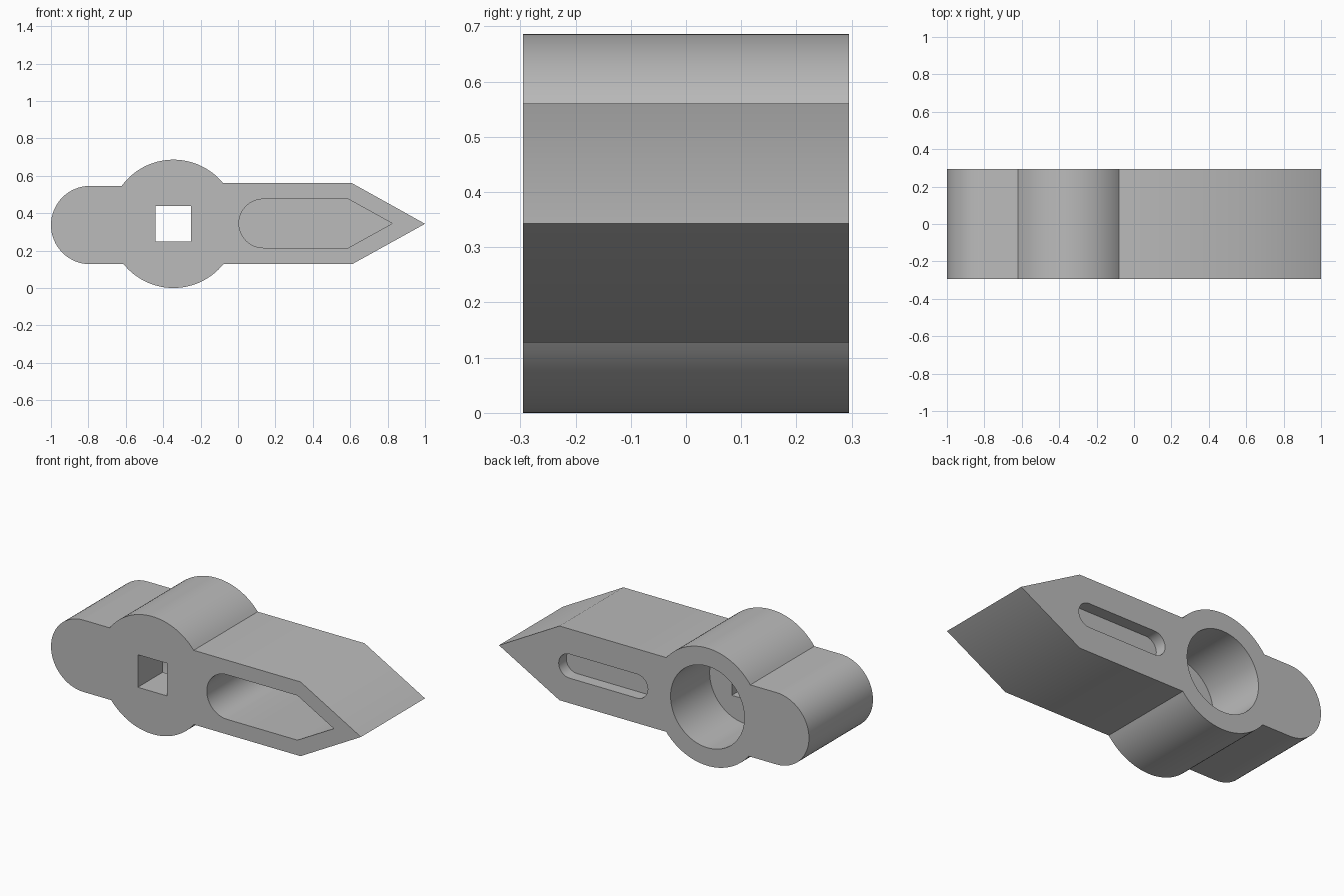
import bpy, bmesh
from math import sin, cos, asin, degrees, radians

cube = bpy.data.objects.get("Cube")
if cube:
    bpy.data.objects.remove(cube, do_unlink=True)

# One plain grey
grey = bpy.data.materials.new("plain_grey")
grey.use_nodes = True
colour = (0.5, 0.5, 0.5, 1)
grey.diffuse_color = colour
grey.node_tree.nodes["Principled BSDF"].inputs["Base Color"].default_value = colour

HALF = 0.295           # half thickness along y
AXIS = 0.343           # height of the centre line
HUB_X, HUB_R = -0.345, 0.343


def arc(cx, cz, r, start, end, steps):
    """Points on an arc in the xz plane, angles in degrees."""
    span = [radians(start + (end - start) * i / steps) for i in range(steps + 1)]
    return [(cx + r * cos(a), cz + r * sin(a)) for a in span]


def prism(name, outline, y0, y1):
    """Extrude a closed xz outline from y0 to y1."""
    bm = bmesh.new()
    face = bm.faces.new([bm.verts.new((x, y0, z)) for x, z in outline])
    grown = bmesh.ops.extrude_face_region(bm, geom=[face])["geom"]
    moved = [v for v in grown if isinstance(v, bmesh.types.BMVert)]
    bmesh.ops.translate(bm, verts=moved, vec=(0, y1 - y0, 0))
    bmesh.ops.recalc_face_normals(bm, faces=bm.faces)
    mesh = bpy.data.meshes.new(name)
    bm.to_mesh(mesh)
    bm.free()
    mesh.materials.append(grey)
    obj = bpy.data.objects.new(name, mesh)
    bpy.context.collection.objects.link(obj)
    return obj


# Body: round hub, rounded stub on one side, pointed bar on the other
low, high, stub_high = 0.127, 0.56, 0.546
bar_angle = degrees(asin((high - AXIS) / HUB_R))
low_angle = degrees(asin((AXIS - low) / HUB_R))
stub_angle = degrees(asin((stub_high - AXIS) / HUB_R))
stub_r = (stub_high - low) / 2
outline = arc(HUB_X, AXIS, HUB_R, 180 + low_angle, 360 - low_angle, 32)
outline += [(0.61, low), (1, AXIS), (0.61, high)]
outline += arc(HUB_X, AXIS, HUB_R, bar_angle, 180 - stub_angle, 32)
outline += arc(stub_r - 1, low + stub_r, stub_r, 90, 270, 32)
body = prism("pointer_body", outline, -HALF, HALF)

# Cutters: square hole, round bore, pointed pocket and shallow slot
s = 0.095
square = [(HUB_X - s, AXIS - s), (HUB_X + s, AXIS - s),
          (HUB_X + s, AXIS + s), (HUB_X - s, AXIS + s)]
bore = arc(HUB_X, AXIS, 0.238, 0, 360, 64)[:-1]
pocket = arc(0.135, 0.345, 0.13, 90, 270, 32)
pocket += [(0.59, 0.215), (0.825, 0.345), (0.59, 0.475)]
slot = arc(0.11, AXIS, 0.07, 90, 270, 20) + arc(0.545, AXIS, 0.07, -90, 90, 20)

cutters = [
    prism("square_hole_cutter", square, -HALF - 0.1, HALF - 0.2),
    prism("bore_cutter", bore, HALF - 0.36, HALF + 0.1),
    prism("pocket_cutter", pocket, -HALF - 0.1, -HALF + 0.46),
    prism("slot_cutter", slot, HALF - 0.07, HALF + 0.1),
]
for cutter in cutters:
    cutter.hide_render = True
    cut = body.modifiers.new(cutter.name, "BOOLEAN")
    cut.operation = "DIFFERENCE"
    cut.solver = "EXACT"
    cut.object = cutter

# Bake the cuts and drop the cutters
bpy.context.view_layer.update()
graph = bpy.context.evaluated_depsgraph_get()
baked = bpy.data.meshes.new_from_object(body.evaluated_get(graph))
body.modifiers.clear()
body.data = baked
for cutter in cutters:
    bpy.data.objects.remove(cutter, do_unlink=True)

# Smooth the round walls, keep the rims sharp
bpy.ops.object.select_all(action="DESELECT")
body.select_set(True)
bpy.context.view_layer.objects.active = body
bpy.ops.object.shade_smooth_by_angle(angle=radians(30))
